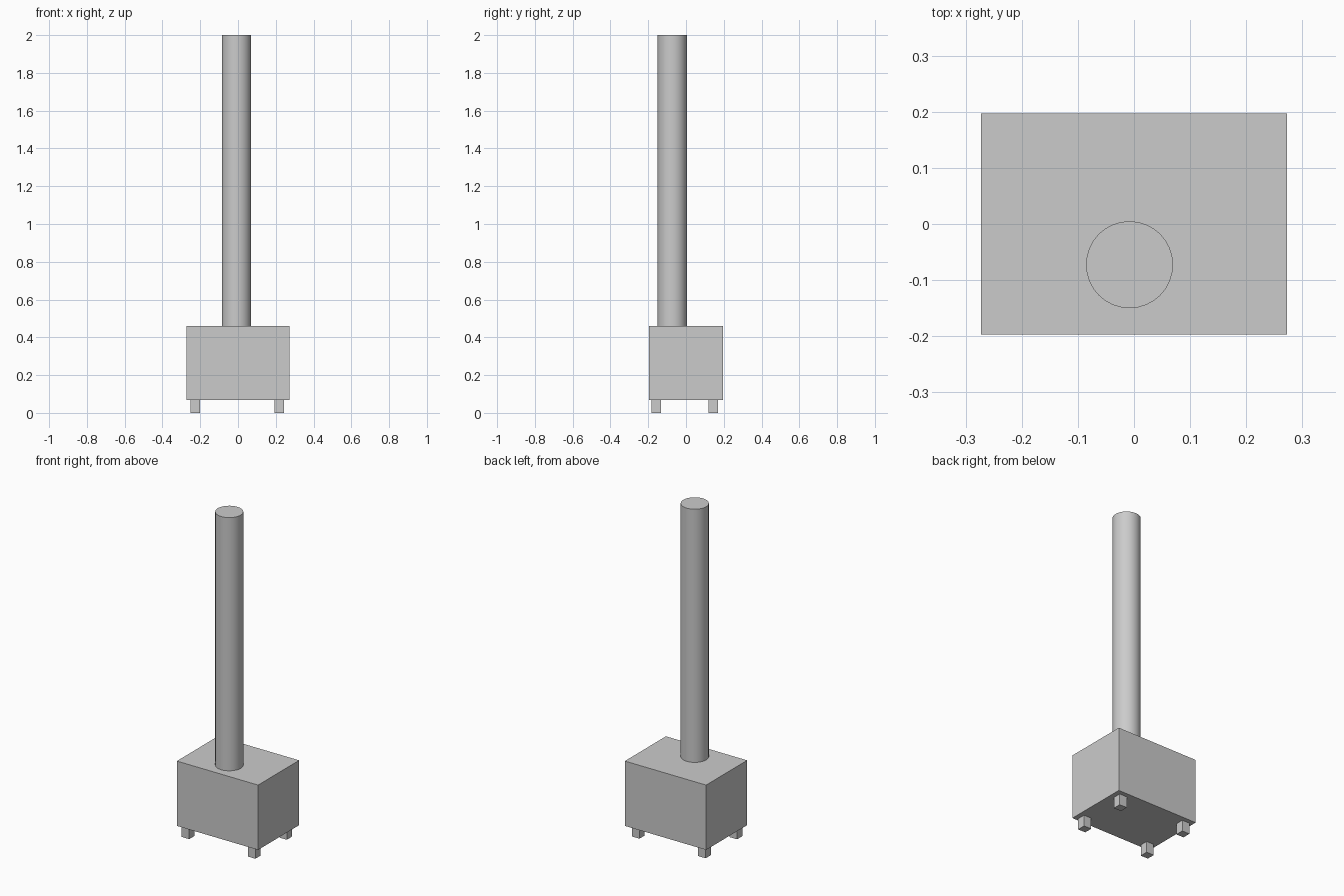
import bpy

if "Cube" in bpy.data.objects:
    bpy.data.objects.remove(bpy.data.objects["Cube"])


def box(name, x0, x1, y0, y1, z0, z1):
    bpy.ops.mesh.primitive_cube_add(
        size=1, location=((x0 + x1) / 2, (y0 + y1) / 2, (z0 + z1) / 2))
    ob = bpy.context.object
    ob.name = name
    ob.scale = (x1 - x0, y1 - y0, z1 - z0)
    bpy.ops.object.transform_apply(location=False, rotation=False, scale=True)
    return ob


BODY_BOTTOM, BODY_TOP = 0.067, 0.461

# Stove body
box("stove_body", -0.273, 0.273, -0.197, 0.197, BODY_BOTTOM, BODY_TOP)

# Four short square feet
FOOT = 0.025
for side, x in (("left", -0.226), ("right", 0.219)):
    for end, y in (("front", -0.157), ("back", 0.145)):
        box(f"{end}_{side}_foot", x - FOOT, x + FOOT, y - FOOT, y + FOOT,
            0, BODY_BOTTOM)

# Tall flue pipe
bpy.ops.mesh.primitive_cylinder_add(
    vertices=32, radius=0.0775, depth=2 - BODY_TOP,
    location=(-0.008, -0.0725, (2 + BODY_TOP) / 2))
pipe = bpy.context.object
pipe.name = "flue_pipe"
bpy.ops.object.shade_smooth_by_angle()
